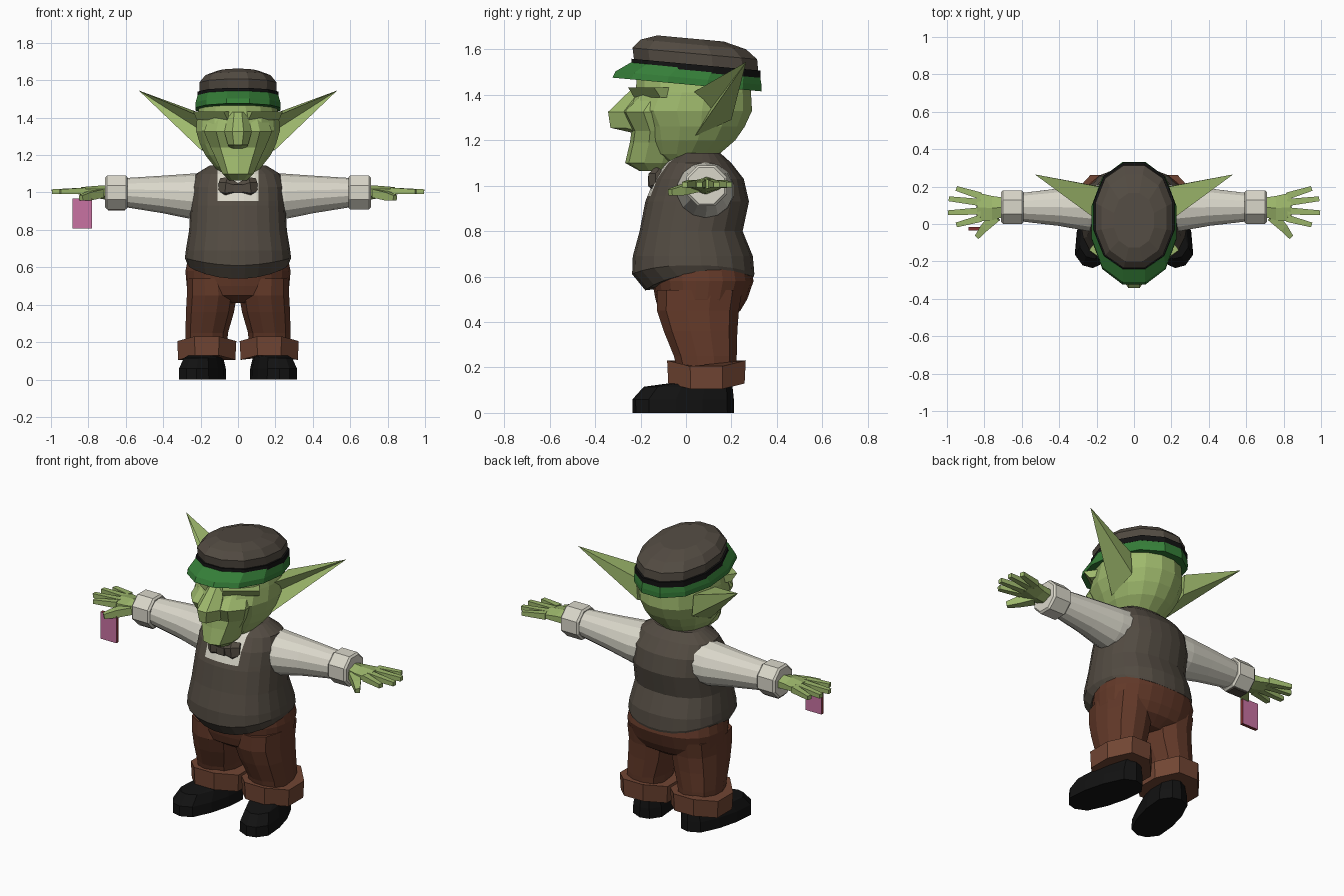
import bpy, bmesh
from math import cos, sin, pi, radians
from mathutils import Vector, Matrix

if "Cube" in bpy.data.objects:
    bpy.data.objects.remove(bpy.data.objects["Cube"])
made = []


def material(name, rgb):
    m = bpy.data.materials.new(name)
    m.use_nodes = True
    m.diffuse_color = (*rgb, 1)
    m.node_tree.nodes["Principled BSDF"].inputs["Base Color"].default_value = (*rgb, 1)
    return m


SKIN = material("green skin", (0.34, 0.48, 0.15))
VEST = material("dark taupe", (0.085, 0.07, 0.054))
PANTS = material("brown trousers", (0.125, 0.041, 0.022))
CUFF = material("light brown cuff", (0.165, 0.06, 0.033))
WHITE = material("off white shirt", (0.70, 0.68, 0.59))
GREEN = material("green brim", (0.036, 0.21, 0.04))
BLACK = material("black", (0.006, 0.006, 0.006))
PINK = material("pink card", (0.58, 0.17, 0.36))
RED = material("red card edge", (0.22, 0.03, 0.03))


def finish(name, bm, mats, mirror=False):
    bmesh.ops.recalc_face_normals(bm, faces=bm.faces)
    me = bpy.data.meshes.new(name)
    bm.to_mesh(me)
    bm.free()
    for m in mats:
        me.materials.append(m)
    ob = bpy.data.objects.new(name, me)
    bpy.context.scene.collection.objects.link(ob)
    if mirror:
        ob.modifiers.new("mirror", 'MIRROR')
    made.append(ob)
    return ob


def skin_rings(rings):
    bm = bmesh.new()
    loops = [[bm.verts.new(p) for p in r] for r in rings]
    n = len(loops[0])
    for a, b in zip(loops, loops[1:]):
        for i in range(n):
            j = (i + 1) % n
            bm.faces.new((a[i], a[j], b[j], b[i]))
    bm.faces.new(loops[0])
    bm.faces.new(loops[-1])
    return bm


def stack(rings, n=16, p=2.0, lift=lambda x, y, z: 0):
    """Rings (z, front y, back y, half width, centre x) joined upward."""
    out = []
    for z, y0, y1, rx, *cx in rings:
        ring = []
        for i in range(n):
            a = 2 * pi * (i + 0.5) / n
            c, s = cos(a), sin(a)
            f = (abs(c) ** p + abs(s) ** p) ** (-1 / p)
            if n <= 8:
                f /= cos(pi / n)
            x, y = rx * c * f, (y0 + y1) / 2 + (y1 - y0) / 2 * s * f
            ring.append((x + (cx[0] if cx else 0), y, z + lift(x / rx, y, z)))
        out.append(ring)
    return skin_rings(out)


def tube(path, n=4):
    """Path points (x, y, z, half width, half height)."""
    d = (Vector(path[-1][:3]) - Vector(path[0][:3])).normalized()
    side = d.cross(Vector((0, 0, 1))).normalized()
    up = side.cross(d)
    k = 1 / cos(pi / n)
    angles = [2 * pi * (i + 0.5) / n for i in range(n)]
    return skin_rings([[Vector(q[:3]) + side * q[3] * k * cos(a) + up * q[4] * k * sin(a)
                        for a in angles] for q in path])


def box(centre, size):
    bm = bmesh.new()
    bmesh.ops.create_cube(bm, size=1, matrix=Matrix.Translation(centre) @ Matrix.Diagonal((*size, 1)))
    return bm


# Vest with a sagging hem and a shirt front cut into the chest
vest = stack([(0.56, -0.18, 0.298, 0.27), (0.61, -0.238, 0.302, 0.285), (0.69, -0.235, 0.295, 0.28),
              (0.8, -0.205, 0.25, 0.262), (0.93, -0.18, 0.278, 0.255), (1.03, -0.14, 0.255, 0.25),
              (1.1, -0.09, 0.2, 0.225), (1.145, -0.03, 0.15, 0.15)], 24, 2.4,
             lambda x, y, z: 0.12 * y + 0.05 * x * x if z < 0.6 else 0.04 * x * x if z < 0.65 else 0)
for co, no in (((0.11, 0, 0), (1, 0, 0)), ((-0.11, 0, 0), (1, 0, 0)), ((0, 0, 0.955), (0, 0, 1))):
    bmesh.ops.bisect_plane(vest, geom=vest.verts[:] + vest.edges[:] + vest.faces[:], plane_co=co, plane_no=no)
for f in vest.faces:
    c = f.calc_center_median()
    f.material_index = int(c.y < 0 and abs(c.x) < 0.11 and 0.955 < c.z < 1.13)
finish("vest", vest, [VEST, WHITE])

# Bow tie
wing = tube([(0.0, -0.14, 1.02, 0.02, 0.025), (0.06, -0.135, 1.025, 0.03, 0.05),
             (0.1, -0.115, 1.03, 0.02, 0.04)], 6)
finish("bow_tie_wings", wing, [VEST], True)
finish("bow_tie_knot", box((0, -0.145, 1.02), (0.05, 0.045, 0.045)), [VEST])

# Trousers, turned-up cuffs and shoes
finish("trouser_seat", stack([(0.41, -0.06, 0.18, 0.15), (0.45, -0.12, 0.24, 0.262),
                              (0.5, -0.135, 0.27, 0.275), (0.58, -0.15, 0.298, 0.282),
                              (0.65, -0.15, 0.285, 0.268)], 24, 2.4), [PANTS])
finish("trouser_legs", stack([(0.15, -0.03, 0.22, 0.11, 0.17), (0.25, -0.055, 0.225, 0.115, 0.167),
                              (0.36, -0.1, 0.228, 0.13, 0.15), (0.45, -0.13, 0.235, 0.135, 0.14),
                              (0.54, -0.13, 0.25, 0.13, 0.145)], 12, 2.6), [PANTS], True)
finish("trouser_cuffs", stack([(0.1, -0.075, 0.255, 0.15, 0.167), (0.2, -0.08, 0.26, 0.155, 0.167)], 8, 2.2,
                              lambda x, y, z: 0.03 * ((y - 0.09) / 0.17) ** 2), [CUFF], True)
shoe = stack([(0, -0.24, 0.21, 0.105, 0.16), (0.06, -0.24, 0.21, 0.102, 0.16),
              (0.115, -0.19, 0.205, 0.085, 0.16), (0.14, 0.0, 0.2, 0.08, 0.16)], 12, 3)
bmesh.ops.rotate(shoe, verts=shoe.verts, cent=(0.165, 0.1, 0), matrix=Matrix.Rotation(radians(15), 3, 'Z'))
finish("shoes", shoe, [BLACK], True)

# Sleeves and shirt cuffs
finish("sleeves", tube([(0.16, 0.085, 0.98, 0.125, 0.125), (0.25, 0.085, 0.98, 0.122, 0.118),
                        (0.4, 0.09, 0.99, 0.1, 0.098), (0.61, 0.09, 1.0, 0.075, 0.075)], 14), [WHITE], True)
finish("shirt_cuffs", tube([(0.59, 0.09, 1, 0.08, 0.08), (0.6, 0.09, 1, 0.09, 0.09),
                            (0.7, 0.09, 1, 0.09, 0.09), (0.71, 0.09, 1, 0.08, 0.08)], 8), [WHITE], True)
finish("cuff_patch", box((-0.65, 0.09, 0.907), (0.09, 0.06, 0.008)), [VEST])

# Hands: palm, four fanned fingers and a thumb
finish("palms", tube([(0.69, 0.09, 1, 0.05, 0.035), (0.76, 0.085, 1.003, 0.065, 0.028),
                      (0.84, 0.09, 1.008, 0.078, 0.018)], 6), [SKIN], True)
for name, y0, tip in (("index", 0.03, (0.95, -0.005)), ("middle", 0.07, (0.995, 0.06)),
                      ("ring", 0.115, (0.99, 0.135)), ("little", 0.15, (0.95, 0.19))):
    finish(name + "_fingers", tube([(0.82, y0, 1.008, 0.019, 0.018),
                                    (*tip, 1.005, 0.013, 0.012)]), [SKIN], True)
finish("thumbs", tube([(0.74, 0.04, 0.995, 0.03, 0.022), (0.8, -0.02, 0.98, 0.022, 0.022),
                       (0.84, -0.07, 0.97, 0.013, 0.014)]), [SKIN], True)

# Card held under the right thumb
card = box((-0.833, -0.025, 0.888), (0.106, 0.02, 0.16))
card.normal_update()
for f in card.faces:
    f.material_index = int(abs(f.normal.y) < 0.5)
finish("card", card, [PINK, RED])

# Head, muzzle and nose
finish("head", stack([(1.09, -0.08, 0.09, 0.09), (1.14, -0.17, 0.15, 0.13), (1.2, -0.2, 0.22, 0.178),
                      (1.26, -0.22, 0.262, 0.207), (1.33, -0.265, 0.295, 0.228),
                      (1.41, -0.225, 0.29, 0.222), (1.5, -0.22, 0.28, 0.2)], 16, 2.1), [SKIN])
finish("muzzle", stack([(1.065, -0.205, -0.08, 0.05), (1.1, -0.268, -0.02, 0.085), (1.19, -0.247, 0.0, 0.125),
                        (1.24, -0.24, 0.0, 0.15), (1.325, -0.285, 0.0, 0.185), (1.4, -0.21, 0.0, 0.16)],
                       10, 2.6), [SKIN])
finish("nose", stack([(1.235, -0.24, -0.12, 0.04), (1.255, -0.325, -0.12, 0.05), (1.325, -0.335, -0.12, 0.068),
                      (1.43, -0.23, -0.1, 0.045)], 8, 4), [SKIN])

# Overhanging brows, undercut at the bottom
brow = box((0, 0, 0), (0.2, 0.08, 0.045))
for v in brow.verts:
    if v.co.z < 0 and v.co.y < 0:
        v.co.y += 0.035
bmesh.ops.transform(brow, verts=brow.verts,
                    matrix=Matrix.Translation((0.135, -0.165, 1.41)) @ Matrix.Rotation(radians(35), 4, 'Z'))
finish("brows", brow, [SKIN], True)

# Pointed ears with a crease in front
ear = bmesh.new()
base = [ear.verts.new(p) for p in ((0.21, 0.03, 1.41), (0.21, 0.11, 1.34), (0.19, 0.04, 1.22),
                                   (0.18, 0.2, 1.29), (0.19, 0.2, 1.42))]
tip = ear.verts.new((0.53, 0.265, 1.545))
for i in range(5):
    ear.faces.new((base[i], base[i - 1], tip))
ear.faces.new(base)
finish("ears", ear, [SKIN], True)


# Flat cap sloping down to the back
def slope(x, y, z):
    return -0.092 * y


finish("cap_brim", stack([(1.446, -0.332, 0.34, 0.232), (1.475, -0.318, 0.34, 0.232),
                          (1.52, -0.25, 0.332, 0.22)], 12, 2.2, slope), [GREEN])
finish("cap_band", stack([(1.505, -0.25, 0.334, 0.223), (1.537, -0.246, 0.336, 0.221)], 12, 2.2, slope), [BLACK])
finish("cap_crown", stack([(1.53, -0.235, 0.325, 0.21), (1.585, -0.242, 0.32, 0.212), (1.625, -0.205, 0.27, 0.178),
                           (1.65, -0.13, 0.17, 0.11)], 12, 2.2, slope), [VEST])

# Soft shading on rounded parts, crisp on hard edges
for ob in bpy.context.view_layer.objects:
    ob.select_set(ob in made)
bpy.context.view_layer.objects.active = made[0]
bpy.ops.object.shade_smooth_by_angle(angle=radians(32))
